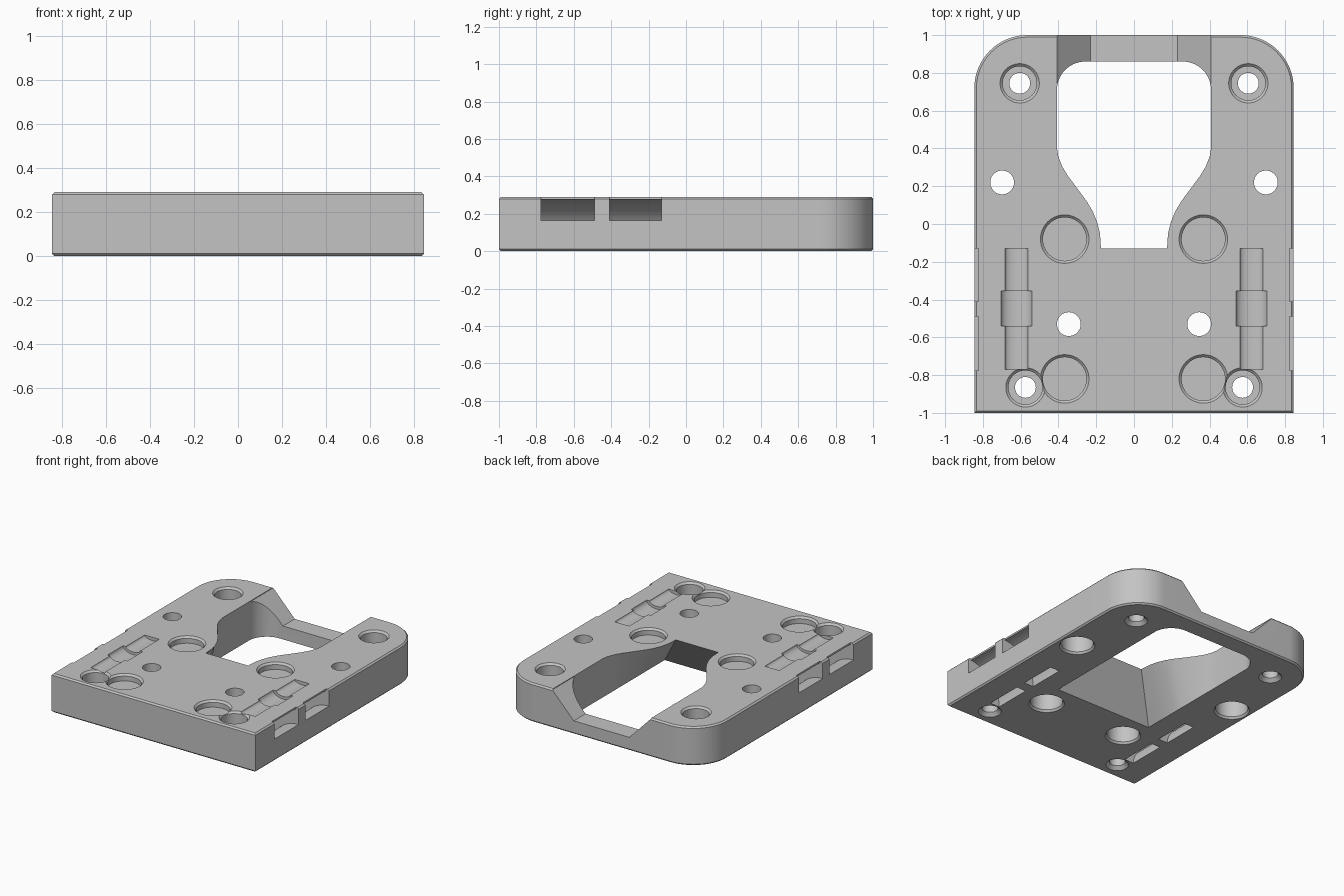
import bpy, bmesh, math
from mathutils import Vector

if "Cube" in bpy.data.objects:
    bpy.data.objects.remove(bpy.data.objects["Cube"], do_unlink=True)

H = 0.29          # plate thickness
W = 0.845         # half width

grey = bpy.data.materials.new("light_grey")
grey.use_nodes = True
grey.diffuse_color = (0.55, 0.55, 0.55, 1)
grey.node_tree.nodes["Principled BSDF"].inputs["Base Color"].default_value = (0.55, 0.55, 0.55, 1)


def loft(name, rings):
    """Closed solid through rings of matching points."""
    bm = bmesh.new()
    rows = [[bm.verts.new(p) for p in ring] for ring in rings]
    n = len(rows[0])
    for a, b in zip(rows, rows[1:]):
        for i in range(n):
            j = (i + 1) % n
            bm.faces.new((a[i], a[j], b[j], b[i]))
    bm.faces.new(rows[0][::-1])
    bm.faces.new(rows[-1])
    bmesh.ops.recalc_face_normals(bm, faces=bm.faces)
    me = bpy.data.meshes.new(name)
    bm.to_mesh(me)
    bm.free()
    ob = bpy.data.objects.new(name, me)
    bpy.context.collection.objects.link(ob)
    me.materials.append(grey)
    return ob


def arc(cx, cy, rx, ry, a0, a1, n):
    return [(cx + rx * math.cos(math.radians(a0 + (a1 - a0) * i / n)),
             cy + ry * math.sin(math.radians(a0 + (a1 - a0) * i / n))) for i in range(n + 1)]


def at_z(pts, z):
    return [(x, y, z) for x, y in pts]


def mirrored(half):
    return half + [(-x, y) for x, y in reversed(half)]


def along_y(name, pts, y0, y1):
    return loft(name, [[(x, y, z) for x, z in pts] for y in (y0, y1)])


def bore(x, y, steps):
    """Turned cutter; steps are (radius, z) pairs."""
    return loft("bore_cutter", [at_z(arc(x, y, r, r, 0, 352.5, 47), z) for r, z in steps])


# Plate with rounded rear corners and slightly bevelled rims
def plate_ring(inset):
    r = 0.28
    half = [(W - inset, -1 + inset)] + arc(W - r, 1 - r, r - inset, r - inset, 0, 90, 20)
    return mirrored(half)


c = 0.011
plate = loft("mounting_plate", [at_z(plate_ring(i), z) for i, z in
                                ((c, 0), (0, c), (0, H - c), (c, H))])


def cut(cutter):
    mod = plate.modifiers.new("cut", 'BOOLEAN')
    mod.operation = 'DIFFERENCE'
    mod.solver = 'EXACT'
    mod.object = cutter
    bpy.context.view_layer.objects.active = plate
    bpy.ops.object.modifier_apply(modifier=mod.name)
    bpy.data.objects.remove(cutter, do_unlink=True)


# Keyhole opening, narrow at the top front and flared to full width below
neck = [(0.175, -0.13), (0.18, -0.05), (0.195, 0.01), (0.22, 0.07), (0.25, 0.12), (0.35, 0.255),
        (0.38, 0.305), (0.4, 0.355), (0.408, 0.4)]
rear = arc(0.258, 0.71, 0.15, 0.15, 0, 90, 14)
flare = [(0.408, -0.33 + 0.73 * (y + 0.13) / 0.53) for x, y in neck]
top_ring, low_ring = mirrored(neck + rear), mirrored(flare + rear)
cut(loft("keyhole_cutter", [at_z(low_ring, -0.1), at_z(low_ring, 0),
                            at_z(top_ring, H), at_z(top_ring, H + 0.1)]))

# Rear notch with sloped ends
cut(along_y("notch_cutter", mirrored([(0.23, 0.1), (0.408, H - 0.005), (0.408, 0.4)]), 0.74, 1.1))

for s in (1, -1):
    # Counterbored corner screw holes
    for x, y in ((0.605, 0.745), (0.575, -0.865)):
        cut(bore(s * x, y, ((0.1, -0.02), (0.055, 0.025), (0.055, 0.16), (0.09, 0.16),
                            (0.09, H - 0.014), (0.118, H + 0.014))))
    # Screw holes counterbored from below
    for x, y in ((0.698, 0.22), (0.345, -0.53)):
        cut(bore(s * x, y, ((0.138, -0.02), (0.112, 0.015), (0.112, 0.15), (0.063, 0.15), (0.063, 0.4))))
    # Shallow round pockets
    for y in (-0.08, -0.82):
        cut(bore(s * 0.367, y, ((0.115, H - 0.05), (0.115, H - 0.014), (0.142, H + 0.014))))
    # Long rod groove and its wider middle seat
    for half, depth, y0, y1 in ((0.06, 0.025, -0.77, -0.13), (0.082, 0.045, -0.54, -0.355)):
        profile = arc(s * 0.622, H, half, depth, 180, 360, 16)
        profile += [(s * 0.622 + half, H + 0.1), (s * 0.622 - half, H + 0.1)]
        cut(along_y("groove_cutter", profile, y0, y1))
    # Curved strap channels from the side wall down to the underside
    for y0, y1 in ((-0.775, -0.49), (-0.41, -0.13)):
        outer = [(W + 0.1, 0.278)] + arc(W, 0, 0.278, 0.278, 90, 180, 20) + [(W - 0.278, -0.1)]
        inner = [(W - 0.2, -0.1)] + arc(W, 0, 0.2, 0.165, 180, 90, 20) + [(W + 0.1, 0.165)]
        cut(along_y("strap_cutter", [(s * x, z) for x, z in outer + inner], y0, y1))
        lip = [(0.822, 0.2), (1.0, 0.2), (1.0, 0.4), (0.822, 0.4)]
        cut(along_y("lip_cutter", [(s * x, z) for x, z in lip], y0, y1))

# Smooth curved walls, keep edges crisp
bpy.ops.object.select_all(action='DESELECT')
plate.select_set(True)
bpy.context.view_layer.objects.active = plate
bpy.ops.object.shade_smooth_by_angle(angle=math.radians(25))
